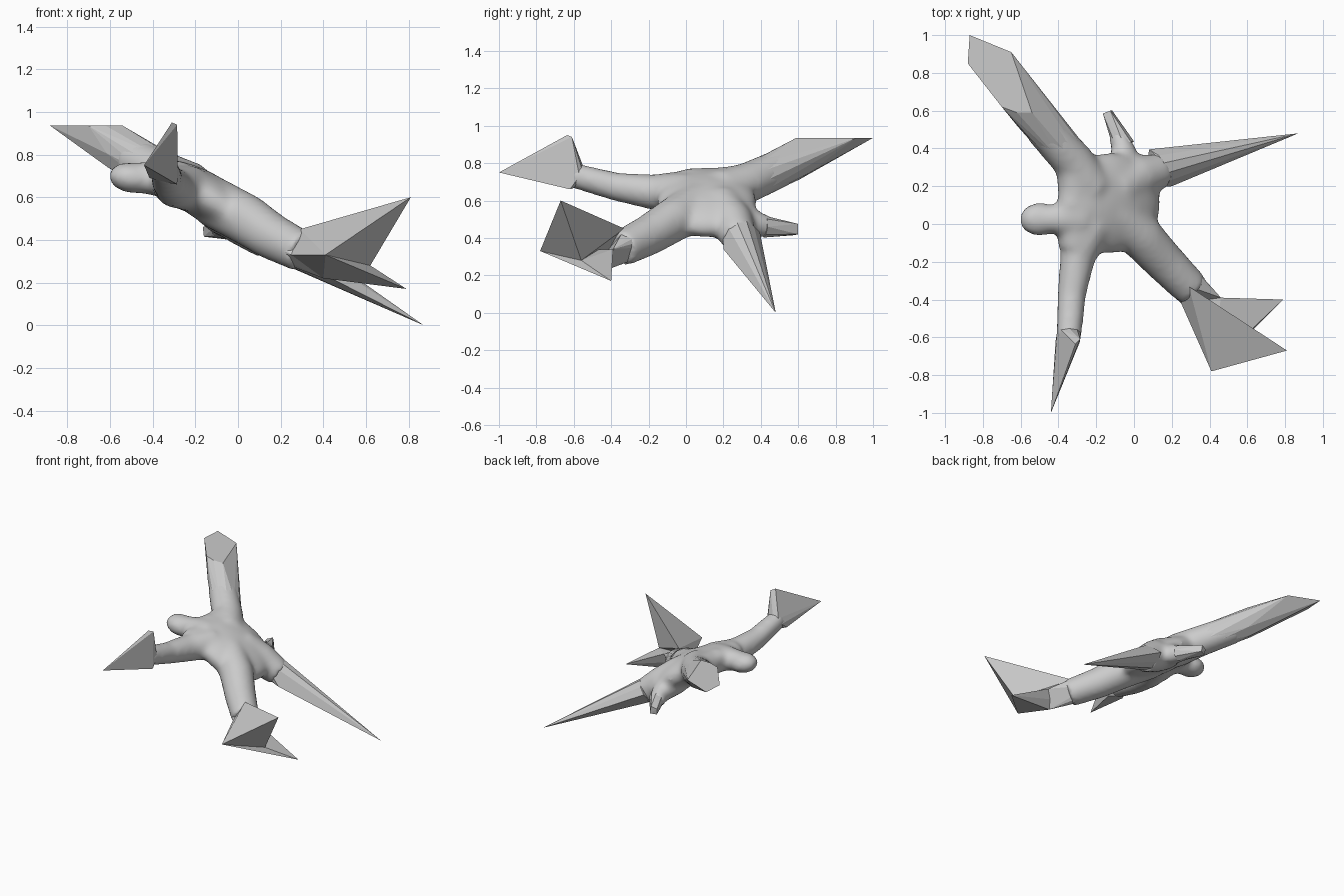
import bpy, bmesh, math
from mathutils import Vector, Matrix

if "Cube" in bpy.data.objects:
    bpy.data.objects.remove(bpy.data.objects["Cube"])


def ring(c, direction, r, n):
    """Points of a regular cross-section around c, facing along direction."""
    q = Vector(direction).to_track_quat('Z', 'Y')
    return [Vector(c) + q @ Vector((r * math.cos(2 * math.pi * i / n),
                                    r * math.sin(2 * math.pi * i / n), 0)) for i in range(n)]


def finish(bm, name):
    bmesh.ops.recalc_face_normals(bm, faces=bm.faces)
    me = bpy.data.meshes.new(name)
    bm.to_mesh(me)
    bm.free()
    ob = bpy.data.objects.new(name, me)
    bpy.context.collection.objects.link(ob)
    return ob


def tube(bm, path, n=16):
    """Closed tapered tube through (x, y, z, radius) stations."""
    pts = [Vector(p[:3]) for p in path]
    rings = []
    for i, p in enumerate(path):
        d = pts[min(i + 1, len(pts) - 1)] - pts[max(i - 1, 0)]
        rings.append([bm.verts.new(v) for v in ring(pts[i], d, p[3], n)])
    for a, b in zip(rings, rings[1:]):
        for i in range(n):
            j = (i + 1) % n
            bm.faces.new((a[i], a[j], b[j], b[i]))
    bm.faces.new(rings[0][::-1])
    bm.faces.new(rings[-1])


def ellipsoid(bm, c, size, tilt=0):
    m = (Matrix.Translation(c) @ Matrix.Rotation(tilt, 4, 'Y')
         @ Matrix.Diagonal((*size, 1)))
    bmesh.ops.create_uvsphere(bm, u_segments=24, v_segments=14, radius=1, matrix=m)


def hull(name, points, rings=()):
    """Flat-faced facet block wrapped around loose points and cross-sections."""
    bm = bmesh.new()
    for p in points:
        bm.verts.new(p)
    for c, d, r, n in rings:
        for v in ring(c, d, r, n):
            bm.verts.new(v)
    res = bmesh.ops.convex_hull(bm, input=bm.verts)
    junk = {g for g in res['geom_interior'] + res['geom_unused'] if isinstance(g, bmesh.types.BMVert)}
    bmesh.ops.delete(bm, geom=list(junk), context='VERTS')
    return finish(bm, name)


# Smooth body: flattened torso, shoulders, head and limb roots melted together
bm = bmesh.new()
ellipsoid(bm, (-0.13, 0.11, 0.59), (0.31, 0.27, 0.113), math.radians(31))
ellipsoid(bm, (-0.50, 0.025, 0.69), (0.11, 0.09, 0.072), math.radians(10))
tube(bm, [(-0.27, 0.03, 0.675, 0.10), (-0.38, 0.025, 0.69, 0.085), (-0.50, 0.025, 0.692, 0.07)])
tube(bm, [(-0.31, -0.12, 0.655, 0.095), (-0.31, 0.1, 0.68, 0.09), (-0.31, 0.32, 0.69, 0.105)])
tube(bm, [(-0.22, 0.0, 0.64, 0.11), (-0.30, -0.18, 0.645, 0.095),
          (-0.33, -0.38, 0.675, 0.077), (-0.347, -0.62, 0.74, 0.068)])
tube(bm, [(-0.22, 0.18, 0.645, 0.12), (-0.32, 0.33, 0.695, 0.11), (-0.50, 0.53, 0.785, 0.103)])
tube(bm, [(-0.12, 0.06, 0.58, 0.12), (0.04, -0.07, 0.495, 0.12),
          (0.16, -0.2, 0.415, 0.11), (0.31, -0.35, 0.34, 0.098)])
tube(bm, [(-0.1, 0.18, 0.575, 0.12), (0.03, 0.25, 0.48, 0.115), (0.15, 0.285, 0.395, 0.095)])
tube(bm, [(-0.09, 0.25, 0.53, 0.10), (-0.05, 0.38, 0.47, 0.07), (-0.09, 0.49, 0.45, 0.05)])
body = finish(bm, "body")
rm = body.modifiers.new("merge", 'REMESH')
rm.mode = 'VOXEL'
rm.voxel_size = 0.018
rm.use_smooth_shade = True
sm = body.modifiers.new("soften", 'SMOOTH')
sm.factor = 0.5
sm.iterations = 14

# Raised rear limb, sliced flat at the top
hull("raised_limb",
     [(-0.87, 1.0, 0.935), (-0.65, 0.91, 0.935), (-0.54, 0.59, 0.935),
      (-0.62, 0.59, 0.935), (-0.70, 0.62, 0.935), (-0.88, 0.85, 0.935)],
     [((-0.36, 0.38, 0.715), (-0.6, 0.7, 0.35), 0.10, 12),
      ((-0.54, 0.58, 0.805), (-0.6, 0.7, 0.35), 0.099, 8)])

# Front limb ending in a fin with a long point
hull("front_fin",
     [(-0.31, -0.635, 0.95), (-0.285, -0.61, 0.94), (-0.44, -1.0, 0.75),
      (-0.285, -0.62, 0.66), (-0.415, -0.62, 0.69)],
     [((-0.345, -0.57, 0.73), (0, -1, 0.3), 0.062, 8)])

# Lower front limb, split into a sail and a low spike
sail_tip, heel, notch = (0.81, -0.67, 0.60), (0.41, -0.78, 0.33), (0.62, -0.56, 0.28)
shin_top, shin_side, shin_under = (0.29, -0.33, 0.45), (0.25, -0.42, 0.33), (0.40, -0.45, 0.22)
hull("limb_sail", [sail_tip, heel, notch, shin_top, shin_side])
hull("limb_spike", [(0.79, -0.40, 0.17), heel, notch, (0.46, -0.39, 0.34), shin_under, shin_side])
hull("limb_shin", [(0.46, -0.39, 0.34), shin_under, shin_side, shin_top],
     [((0.19, -0.235, 0.40), (0.7, -0.75, -0.4), 0.098, 12)])

# Long rear spike: a thin tilted blade growing from a rounder root
hull("long_spike", [(0.87, 0.48, 0.0), (0.30, 0.395, 0.34), (0.20, 0.20, 0.34), (0.08, 0.395, 0.43)],
     [((0.12, 0.285, 0.42), (0.8, 0.2, -0.55), 0.09, 10)])

# Short back stub
hull("back_stub", [(-0.165, 0.585, 0.46), (-0.125, 0.60, 0.475), (-0.115, 0.60, 0.42), (-0.16, 0.58, 0.415)],
     [((-0.055, 0.42, 0.46), (-0.3, 1, -0.1), 0.058, 8)])
